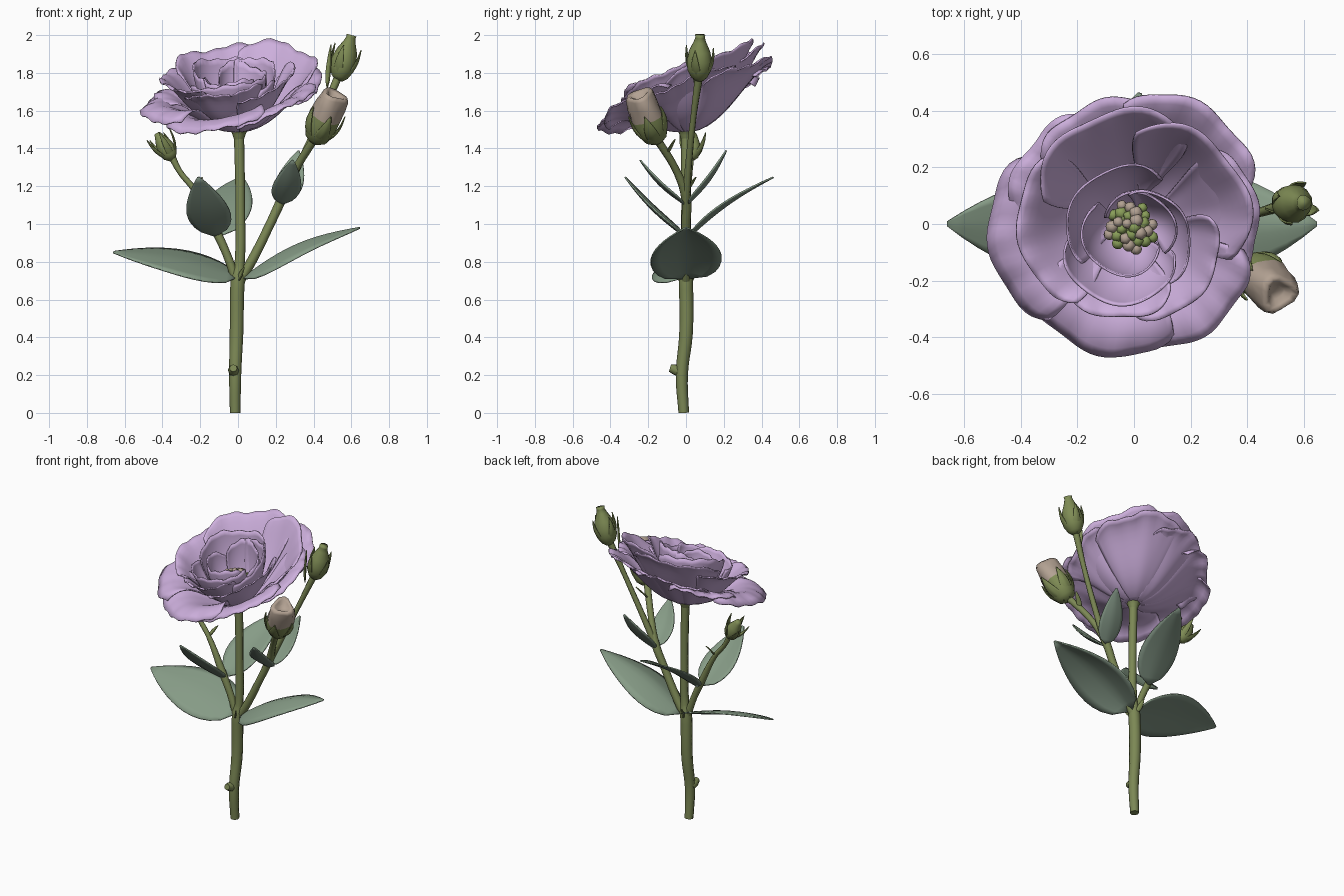
import bpy, bmesh, math, random
from mathutils import Vector as V

if "Cube" in bpy.data.objects:
    bpy.data.objects.remove(bpy.data.objects["Cube"])

random.seed(4)


def material(name, rgb):
    m = bpy.data.materials.new(name)
    m.diffuse_color = (*rgb, 1)
    m.use_nodes = True
    m.node_tree.nodes["Principled BSDF"].inputs["Base Color"].default_value = m.diffuse_color
    return m


PURPLE = material("lilac petal", (0.61, 0.43, 0.72))
LEAF = material("leaf top green", (0.24, 0.33, 0.24))
UNDER = material("leaf underside green", (0.195, 0.265, 0.205))
STEM = material("stem green", (0.20, 0.245, 0.09))
BUD = material("bud green", (0.21, 0.26, 0.09))
CREAM = material("pale bud petal", (0.45, 0.36, 0.29))
ANTHER = material("flower heart green", (0.25, 0.34, 0.10))


def finish(name, bm, mats, thick=0, under=0):
    me = bpy.data.meshes.new(name)
    bm.to_mesh(me)
    bm.free()
    ob = bpy.data.objects.new(name, me)
    bpy.context.collection.objects.link(ob)
    for m in mats:
        me.materials.append(m)
    me.polygons.foreach_set("use_smooth", [True] * len(me.polygons))
    if thick:
        s = ob.modifiers.new("thickness", 'SOLIDIFY')
        s.thickness = thick
        s.offset = -1
        s.material_offset = under
    return ob


def grid(fn, nu, nt, up=None):
    """Surface from fn(u in -1..1, t in 0..1)."""
    bm = bmesh.new()
    rows = [[bm.verts.new(fn(-1 + 2 * i / nu, j / nt)) for i in range(nu + 1)]
            for j in range(nt + 1)]
    for j in range(nt):
        for i in range(nu):
            bm.faces.new((rows[j][i], rows[j][i + 1], rows[j + 1][i + 1], rows[j + 1][i]))
    bm.normal_update()
    if up and sum((f.normal.dot(up) for f in bm.faces)) < 0:
        bmesh.ops.reverse_faces(bm, faces=bm.faces[:])
    return bm


def stalk(name, points):
    """Tapered tube; points are (x, y, z, radius)."""
    cu = bpy.data.curves.new(name, 'CURVE')
    cu.dimensions = '3D'
    cu.bevel_depth = 1
    cu.bevel_resolution = 2
    cu.resolution_u = 5
    cu.use_fill_caps = True
    sp = cu.splines.new('BEZIER')
    sp.bezier_points.add(len(points) - 1)
    for b, p in zip(sp.bezier_points, points):
        b.co, b.radius = p[:3], p[3]
        b.handle_left_type = b.handle_right_type = 'AUTO'
    cu.materials.append(STEM)
    ob = bpy.data.objects.new(name, cu)
    bpy.context.collection.objects.link(ob)
    bpy.ops.object.select_all(action='DESELECT')
    ob.select_set(True)
    bpy.context.view_layer.objects.active = ob
    bpy.ops.object.convert(target='MESH')


def leaf(name, base, tip, up, half, cup=0.3, sag=0.0, mats=(LEAF, UNDER), n=12, thick=0.008):
    base, tip, up = V(base), V(tip), V(up)
    d = tip - base
    side = d.cross(up).normalized()
    nrm = side.cross(d).normalized()

    def fn(u, t):
        w = half * max(0.02, math.sin(math.pi * t ** 0.7)) ** 0.8
        return (base + d * t + side * (u * w)
                + nrm * (sag * math.sin(math.pi * t) + cup * w * abs(u) ** 1.4))
    return finish(name, grid(fn, 8, n, nrm), mats, thick, len(mats) - 1)


def bud(name, base, tip, r, profile, sepals, spread, reach, cream_from=2.0, width=0.36):
    """Lathed bud with sepals; profile is (height, radius) in 0..1."""
    base, tip = V(base), V(tip)
    ax = tip - base
    a = ax.orthogonal().normalized()
    b = ax.normalized().cross(a)
    bm = bmesh.new()
    N = 15
    wave = 0.16 if cream_from < 1 else 0.06
    rings = []
    for h, k in profile:
        rings.append([bm.verts.new(base + ax * h + (a * math.cos(q) + b * math.sin(q)) * r * k
                                   * (1 + wave * h * math.sin(3 * q + 4 * h)))
                      for q in (2 * math.pi * i / N for i in range(N))])
    for j in range(len(rings) - 1):
        for i in range(N):
            f = bm.faces.new((rings[j][i], rings[j][(i + 1) % N],
                              rings[j + 1][(i + 1) % N], rings[j + 1][i]))
            f.material_index = int(profile[j][0] >= cream_from)
    bm.faces.new(rings[0][::-1])
    bm.faces.new(rings[-1]).material_index = int(cream_from < 1)
    finish(name, bm, (BUD, CREAM))
    for i in range(sepals):
        q = 2 * math.pi * (i + 0.3) / sepals
        out = a * math.cos(q) + b * math.sin(q)
        leaf(name + "_sepal", base + out * r * 0.35, base + ax * reach + out * r * spread,
             out, r * width, -0.3, r * 0.35, (BUD,), 8, 0.006)


# Main stem with a cut side nub
stalk("main_stem", [(-0.015, -0.012, 0, .028), (-0.015, -0.022, .2, .032), (-0.008, 0, .42, .036),
                    (0, 0, .72, .038), (0.008, 0, .78, .027), (0.012, 0, 1.1, .025), (0.005, 0, 1.49, .027)])
stalk("stem_nub", [(-0.02, -0.02, .215, .03), (-0.025, -0.055, .228, .028), (-0.025, -0.085, .237, .02)])

# Side branches
stalk("right_branch", [(0.01, 0, .70, .026), (0.07, 0, .80, .026), (0.17, 0, 1.0, .024), (0.235, 0, 1.14, .026),
                       (0.30, -0.05, 1.28, .02), (0.41, -0.16, 1.46, .022)])
stalk("high_branch", [(0.235, 0, 1.13, .022), (0.33, .015, 1.33, .018), (0.44, .04, 1.57, .016),
                      (0.535, .07, 1.79, .022)])
stalk("left_branch", [(-0.01, 0, .70, .024), (-0.06, 0, .84, .022), (-0.12, 0, .97, .024), (-0.23, .01, 1.18, .016),
                      (-0.31, .02, 1.28, .015), (-0.36, .025, 1.38, .02)])

# Large leaf pair at the fork
leaf("left_leaf", (0, 0, .725), (-0.66, 0, .855), (0, -0.38, 1), .19, -0.08, 0.03)
leaf("right_leaf", (0.02, 0, .715), (0.645, 0, .985), (0, -0.06, 1), .19, -0.28, 0.05)
# Leaf pairs on the branches
leaf("left_branch_front_leaf", (-0.12, -0.01, .94), (-0.21, -0.32, 1.25), (0, .5, 1), .115, .15, -0.02)
leaf("left_branch_back_leaf", (-0.10, .02, .94), (0.02, .46, 1.25), (0, -.5, 1), .125, .15, 0.02)
leaf("right_branch_front_leaf", (0.235, -0.01, 1.11), (0.29, -0.24, 1.34), (0, .5, 1), .075, .2, -0.02)
leaf("right_branch_back_leaf", (0.235, .01, 1.11), (0.32, .21, 1.39), (0, -.5, 1), .075, .2, -0.02)
# Little bracts at the forks and on the thin branches
for p, q in (((0, -0.03, .70), (.03, -0.07, .77)), ((0, .03, .70), (-0.02, .07, .78)),
             ((-0.23, .01, 1.18), (-0.19, .05, 1.25)),
             ((0.47, .05, 1.72), (0.49, .04, 1.95)), ((0.35, -0.10, 1.37), (0.42, -0.06, 1.45))):
    leaf("bract", p, q, (-.3, -.5, .4), .014, .3, 0, (BUD,), 6, 0.006)

# Buds
bud("high_bud", (0.532, .07, 1.76), (0.60, .075, 2.0), .068,
    [(0, .3), (.08, .65), (.25, .95), (.45, 1), (.65, .82), (.85, .48), (.95, .36), (1, .4)], 4, 1.15, .75)
bud("opening_bud", (0.405, -0.15, 1.43), (0.515, -0.25, 1.69), .085,
    [(0, .3), (.08, .7), (.25, .95), (.42, 1), (.52, 1), (.75, .95), (.93, .85), (1, .72), (.97, .5), (.90, .3)],
    5, 1.15, .68, .52, .42)
bud("left_bud", (-0.345, .025, 1.34), (-0.43, .04, 1.48), .05,
    [(0, .35), (.15, .8), (.4, 1), (.65, .8), (.9, .45), (1, .3)], 5, 1.5, .95)

# Calyx under the bloom
stalk("flower_calyx", [(0.005, 0, 1.44, .024), (0.005, 0, 1.475, .035), (0.005, 0, 1.505, .05)])


def petal(name, az, hw, R, h0, cup, lift=0.03, drop=0.0, cx=0.0, cy=0.0, tx=0.16, ty=0.34,
          twist=0.025, spiral=0.0, wave=0.010):
    """Petal swept from the calyx to a wavy rim lying on a tilted plane."""
    az, hw = math.radians(az), math.radians(hw)
    ph = random.uniform(0, 6)

    def fn(u, t):
        ang = az + u * hw * (0.75 + 0.25 * math.sin(math.pi * t * 0.7))
        c, s = math.cos(ang), math.sin(ang)
        r1 = R * (1 + spiral * u) * (1 - 0.14 * abs(u) ** 4 + 0.02 * math.sin(7 * u + ph))
        H = h0 + r1 * (tx * c + ty * s) - drop * (1 - u * u)
        k = ((1 - t) ** 3, 3 * t * (1 - t) ** 2, 3 * t * t * (1 - t), t ** 3)
        r = (k[0] * 0.02 + k[1] * r1 * (0.5 + 0.3 * cup) + k[2] * r1 * (0.72 + 0.30 * cup) + k[3] * r1)
        z = k[1] * 0.08 * H + k[2] * (H * (0.80 - 0.16 * cup) + lift) + k[3] * H
        z += twist * u * t + wave * math.sin(6 * u + ph) * t ** 3 - 0.04 * abs(u) ** 4 * t * t
        z += 0.006 * math.sin(19 * u + 2 * ph) * t ** 6
        return V((r * c + cx * t, r * s + cy * t, 1.485 + z))
    finish(name, grid(fn, 26, 12), (PURPLE,), 0.008)


# Outer spreading petals, their rims rolling outwards
for az, hw, R, lift, drop in ((188, 42, .51, .17, .02), (248, 44, .47, .14, .04), (308, 40, .46, .10, .0),
                              (5, 40, .44, .07, .01), (55, 42, .485, .03, .02), (108, 40, .45, .05, .01),
                              (146, 38, .46, .10, .02)):
    petal("outer_petal", az, hw, R, .215, 0, lift, drop)
# Middle petals, half open
for az, hw, R, lift in ((35, 55, .42, .03), (110, 56, .41, .05), (185, 52, .40, .07), (255, 50, .33, .04),
                        (320, 50, .34, .04)):
    petal("middle_petal", az, hw, R, .325, .3, lift, 0.01, -0.01, -0.01, .10, .36, .03, -0.06)
# Inner cup petals, spiralling
for az, hw, R in ((20, 75, .21), (135, 75, .25), (260, 78, .235)):
    petal("inner_petal", az, hw, R, .325, .8, 0, 0, -0.015, -0.055, .05, .36, .03, -0.13)
# Innermost curled petals
for az, hw, R in ((60, 95, .15), (235, 95, .165)):
    petal("heart_petal", az, hw, R, .31, 1, 0, 0, -0.01, -0.03, .05, .36, .03, -0.15)

# Flower heart: a cluster of small knobs
for i, (name, mat) in enumerate((("green_heart", ANTHER), ("pale_stamens", CREAM))):
    bm = bmesh.new()
    for k in range(14):
        q = 2.4 * (2 * k + i)
        rr = 0.085 * math.sqrt((2 * k + i + 0.5) / 28)
        res = bmesh.ops.create_icosphere(bm, subdivisions=1, radius=random.uniform(.019, .027))
        pos = V((-0.01 + rr * math.cos(q), -0.012 + rr * math.sin(q), 1.69 - rr * 0.5 + 0.01 * i))
        bmesh.ops.translate(bm, verts=res["verts"], vec=pos)
    finish(name, bm, (mat,))
stalk("pistil", [(0, 0, 1.49, .02), (-0.005, -0.005, 1.6, .03), (-0.01, -0.012, 1.68, .05)])
